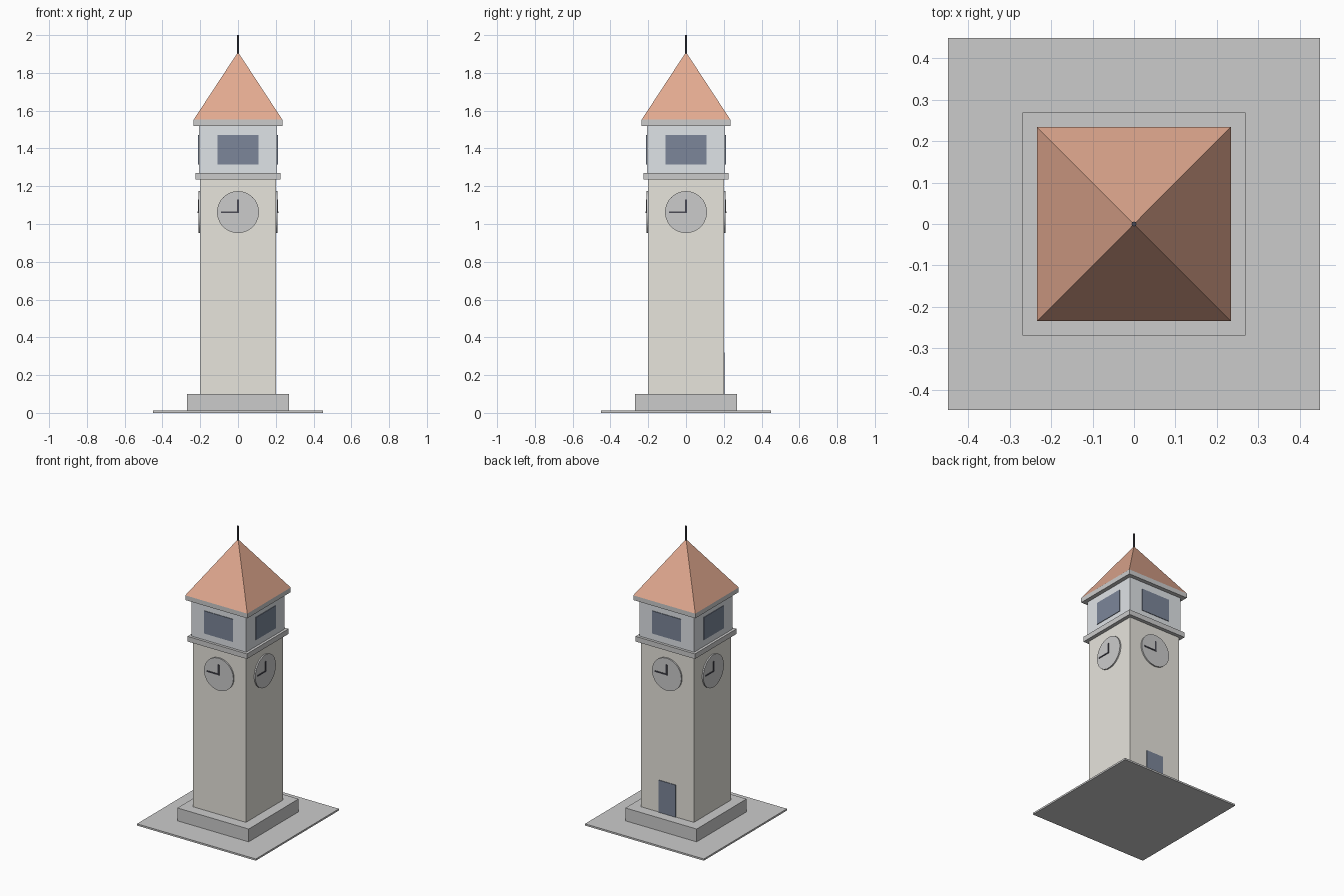
import bpy, bmesh, math
from mathutils import Matrix, Vector

if "Cube" in bpy.data.objects:
    bpy.data.objects.remove(bpy.data.objects["Cube"])


def material(name, rgb):
    m = bpy.data.materials.new(name)
    m.diffuse_color = (*rgb, 1)
    m.use_nodes = True
    m.node_tree.nodes["Principled BSDF"].inputs["Base Color"].default_value = m.diffuse_color
    return m


stone = material("stone", (0.80, 0.78, 0.72))
pale = material("pale_trim", (0.74, 0.77, 0.80))
tile = material("terracotta", (0.76, 0.40, 0.28))
dark = material("dark_panel", (0.20, 0.24, 0.32))
black = material("black_metal", (0.07, 0.07, 0.09))


def finish(name, bm, mat, turn=0):
    """Store a bmesh as an object, turned about the tower axis."""
    bmesh.ops.transform(bm, matrix=Matrix.Rotation(turn, 4, 'Z'), verts=bm.verts)
    bmesh.ops.recalc_face_normals(bm, faces=bm.faces)
    mesh = bpy.data.meshes.new(name)
    bm.to_mesh(mesh)
    bm.free()
    ob = bpy.data.objects.new(name, mesh)
    bpy.context.collection.objects.link(ob)
    if mat:
        mesh.materials.append(mat)
    return ob


def box(name, lo, hi, mat=None, turn=0):
    lo, hi = Vector(lo), Vector(hi)
    bm = bmesh.new()
    bmesh.ops.create_cube(bm, size=1)
    bmesh.ops.scale(bm, vec=hi - lo, verts=bm.verts)
    bmesh.ops.translate(bm, vec=(lo + hi) / 2, verts=bm.verts)
    return finish(name, bm, mat, turn)


def block(name, half, z0, z1, mat=None):
    return box(name, (-half, -half, z0), (half, half, z1), mat)


def smooth(ob):
    bpy.ops.object.select_all(action='DESELECT')
    ob.select_set(True)
    bpy.context.view_layer.objects.active = ob
    bpy.ops.object.shade_smooth_by_angle(angle=math.radians(30))


# Stacked square body
block("paving", 0.45, 0, 0.012)
block("plinth", 0.27, 0.012, 0.10)
block("shaft", 0.20, 0.10, 1.235, stone)
block("lower_cornice", 0.225, 1.235, 1.27)
block("belfry", 0.207, 1.27, 1.52, pale)
block("upper_cornice", 0.235, 1.52, 1.552)

# Pyramid roof
bm = bmesh.new()
bmesh.ops.create_cone(bm, cap_ends=True, segments=4, radius1=0.235 * math.sqrt(2),
                      radius2=0, depth=0.358,
                      matrix=Matrix.Translation((0, 0, 1.731)) @ Matrix.Rotation(math.pi / 4, 4, 'Z'))
finish("roof", bm, tile)

# Finial rod
bm = bmesh.new()
bmesh.ops.create_cone(bm, cap_ends=True, segments=8, radius1=0.006, radius2=0.006,
                      depth=0.12, matrix=Matrix.Translation((0, 0, 1.94)))
smooth(finish("finial", bm, black))

# Clock and belfry opening on each side
CLOCK_Z = 1.063
for i, side in enumerate(("front", "right", "back", "left")):
    turn = i * math.pi / 2
    box(f"belfry_opening_{side}", (-0.108, -0.211, 1.315), (0.108, -0.203, 1.47), dark, turn)

    bm = bmesh.new()
    bmesh.ops.create_cone(bm, cap_ends=True, segments=40, radius1=0.111, radius2=0.111, depth=0.014,
                          matrix=Matrix.Translation((0, -0.202, CLOCK_Z)) @ Matrix.Rotation(math.pi / 2, 4, 'X'))
    smooth(finish(f"clock_face_{side}", bm, None, turn))

    box(f"hour_hand_{side}", (-0.005, -0.2125, CLOCK_Z - 0.005), (0.005, -0.208, CLOCK_Z + 0.067), black, turn)
    box(f"minute_hand_{side}", (-0.09, -0.2135, CLOCK_Z - 0.004), (0.004, -0.208, CLOCK_Z + 0.004), black, turn)

# Door on the back
box("door", (-0.065, 0.195, 0.10), (0.065, 0.204, 0.32), dark)
